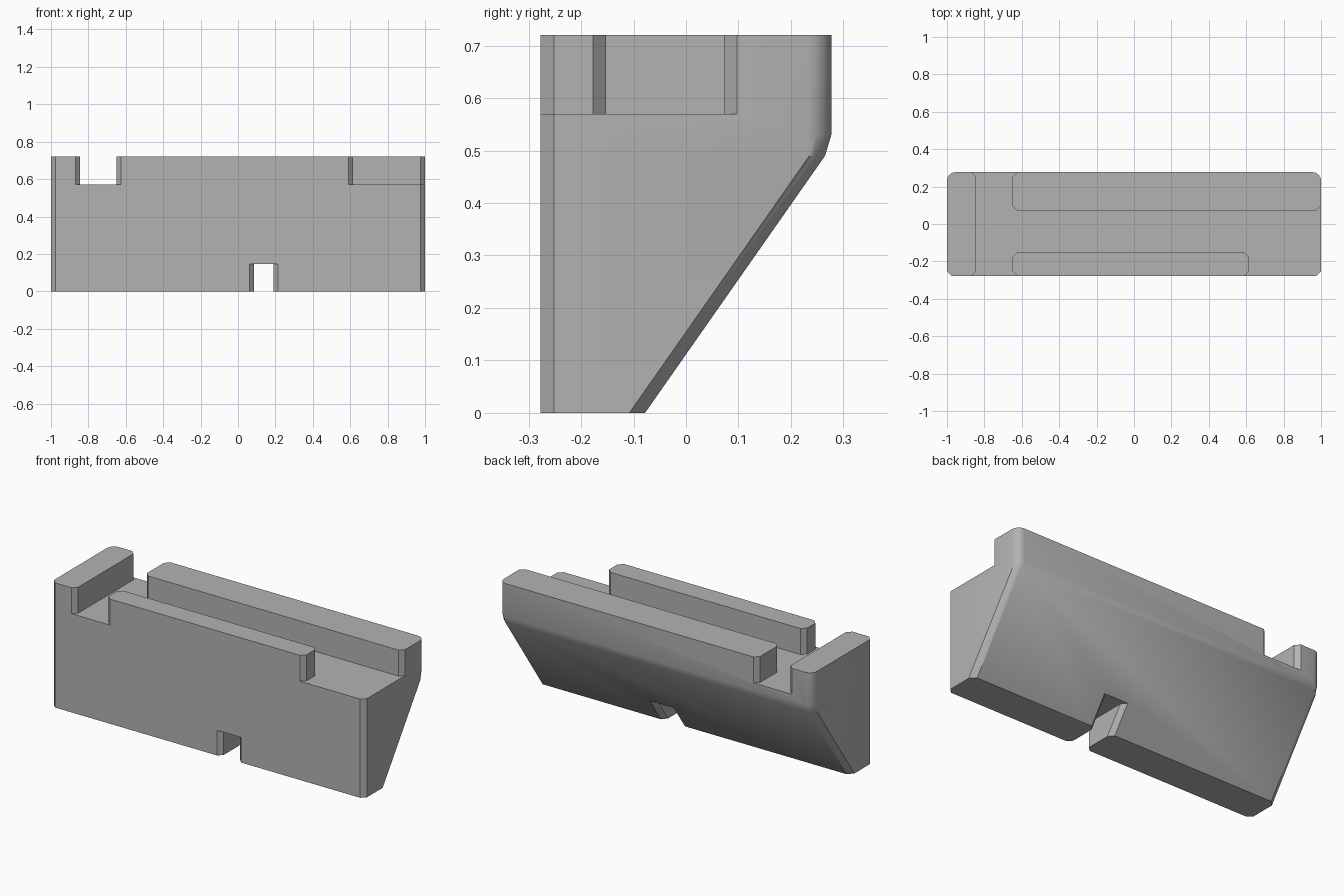
import bpy
import bmesh
from math import sin, cos, pi, radians

old = bpy.data.objects.get("Cube")
if old:
    bpy.data.objects.remove(old)

HALF_X, HALF_Y, HEIGHT, FLOOR = 1.0, 0.277, 0.72, 0.57
CH = 0.025                      # chamfer size
SLOPE_FOOT, SLOPE = -0.078, 0.7  # rear undercut: y at ground, y per z

grey = bpy.data.materials.new("plain_grey")
grey.use_nodes = True
colour = (0.45, 0.45, 0.45, 1)
grey.diffuse_color = colour
bsdf = next(n for n in grey.node_tree.nodes if n.type == 'BSDF_PRINCIPLED')
bsdf.inputs["Base Color"].default_value = colour


def loft(name, sections):
    """Solid through stacked (outline, z) sections with equal point counts."""
    bm = bmesh.new()
    rings = [[bm.verts.new((x, y, z)) for x, y in pts] for pts, z in sections]
    for a, b in zip(rings, rings[1:]):
        for i in range(len(a)):
            j = (i + 1) % len(a)
            bm.faces.new((a[i], a[j], b[j], b[i]))
    bm.faces.new(rings[0][::-1])
    bm.faces.new(rings[-1])
    bmesh.ops.recalc_face_normals(bm, faces=bm.faces)
    mesh = bpy.data.meshes.new(name)
    bm.to_mesh(mesh)
    bm.free()
    obj = bpy.data.objects.new(name, mesh)
    bpy.context.collection.objects.link(obj)
    mesh.materials.append(grey)
    return obj


def footprint(back, size, rounded):
    """Plan outline: chamfered front corners, chamfered or rounded rear ones."""
    corner = []
    for k in range(5):
        t = k / 4
        u, v = (cos(t * pi / 2), sin(t * pi / 2)) if rounded else (1 - t, t)
        corner.append((HALF_X - size + size * u, back - size + size * v))
    right = [(HALF_X - CH, -HALF_Y), (HALF_X, -HALF_Y + CH)] + corner
    return right + [(-x, y) for x, y in reversed(right)]


# Main block with sloped underside at the rear
block = loft("slotted_block", [
    (footprint(SLOPE_FOOT, 0.03, False), 0),
    (footprint(SLOPE_FOOT + SLOPE * 0.49, 0.03, False), 0.49),
    (footprint(HALF_Y, 0.045, True), 0.53),
    (footprint(HALF_Y, 0.045, True), HEIGHT)])

# Top channels: leave an end post, a long rear rail and a short front rail
OUT = HALF_Y + CH
IN = HALF_Y - CH
POST, RAIL, RAIL_END, FRONT_IN, REAR_IN = -0.845, -0.65, 0.615, -0.152, 0.072
channels = [
    (POST - 2 * CH, -OUT), (RAIL + 2 * CH, -OUT), (RAIL, -IN),
    (RAIL, FRONT_IN - CH), (RAIL + CH, FRONT_IN),
    (RAIL_END - CH, FRONT_IN), (RAIL_END, FRONT_IN - CH),
    (RAIL_END, -IN), (RAIL_END - 2 * CH, -OUT),
    (HALF_X + CH, -OUT), (HALF_X + CH, REAR_IN + 2 * CH),
    (HALF_X - CH, REAR_IN), (RAIL + CH, REAR_IN), (RAIL, REAR_IN + CH),
    (RAIL, IN), (RAIL + 2 * CH, OUT), (POST - 2 * CH, OUT),
    (POST, IN), (POST, -IN)]
channel_cutter = loft("channel_cutter", [(channels, FLOOR), (channels, HEIGHT + 0.1)])


# Flared notch through the bottom, following the rear slope
def notch(z):
    back = SLOPE_FOOT + SLOPE * z
    side = [(0.1, -OUT), (0.0525, -IN), (0.0525, back - 0.03), (0.1, back + 0.03)]
    pts = side + [(-x, y) for x, y in reversed(side)]
    return [(x + 0.1375, y) for x, y in pts], z


notch_cutter = loft("notch_cutter", [notch(-0.05), notch(0.145)])

bpy.context.view_layer.objects.active = block
block.select_set(True)
for cutter in (channel_cutter, notch_cutter):
    cutter.hide_render = True
    mod = block.modifiers.new("cut", 'BOOLEAN')
    mod.operation = 'DIFFERENCE'
    mod.solver = 'EXACT'
    mod.object = cutter
    bpy.ops.object.modifier_apply(modifier=mod.name)
    bpy.data.objects.remove(cutter)

bpy.ops.object.shade_smooth_by_angle(angle=radians(30))
